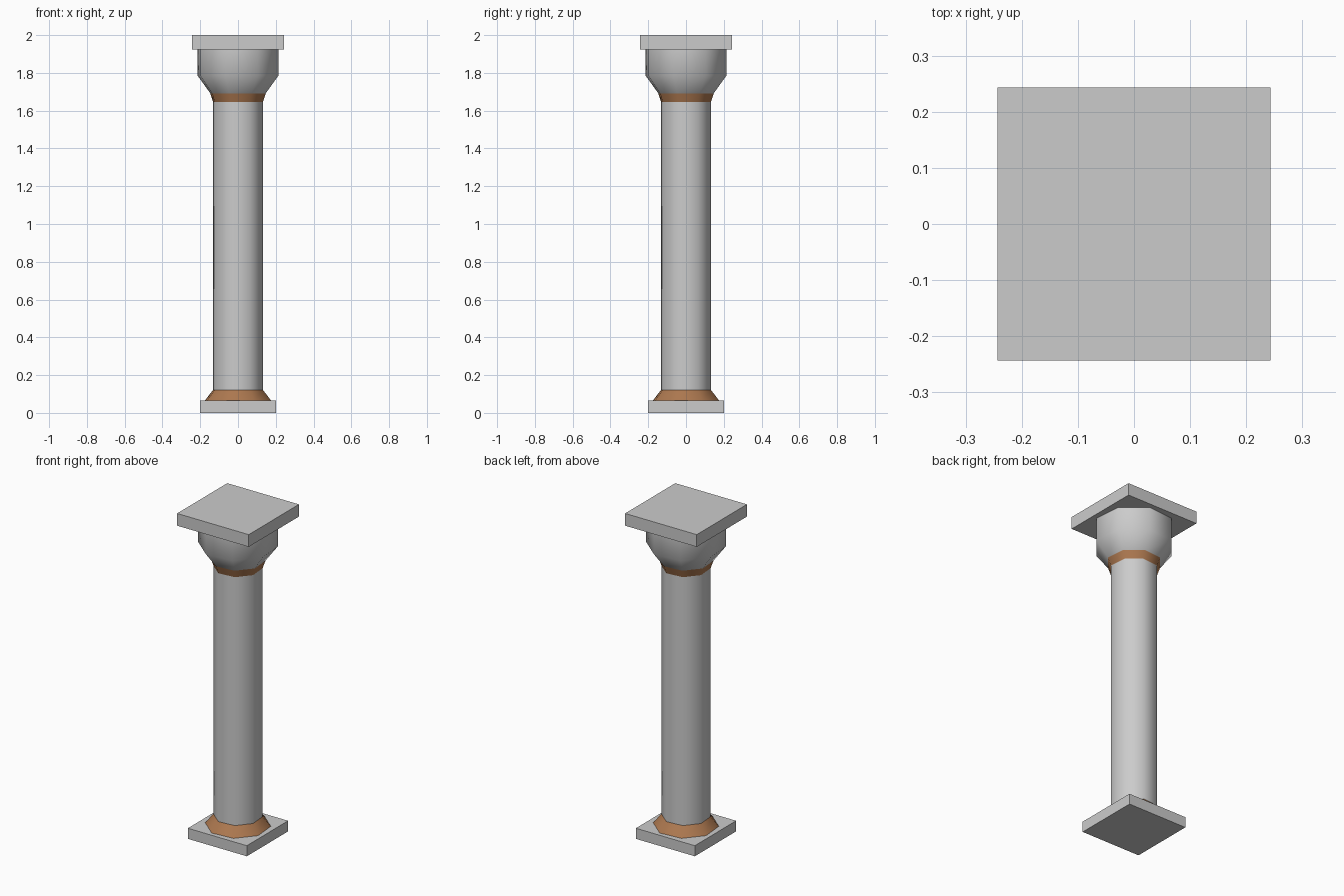
import bpy, bmesh, math

old = bpy.data.objects.get("Cube")
if old:
    bpy.data.objects.remove(old, do_unlink=True)

SIDES = 8
TURN = math.radians(22.5 + 5)   # flats face the axes, with a slight twist


def material(name, rgb):
    m = bpy.data.materials.new(name)
    m.use_nodes = True
    m.diffuse_color = (*rgb, 1)
    m.node_tree.nodes["Principled BSDF"].inputs["Base Color"].default_value = (*rgb, 1)
    return m


stone = material("grey stone", (0.6, 0.6, 0.6))
bronze = material("brown bronze", (0.42, 0.19, 0.08))


def slab(name, half, z0, z1):
    bpy.ops.mesh.primitive_cube_add(size=1, location=(0, 0, (z0 + z1) / 2))
    ob = bpy.context.object
    ob.name = name
    ob.scale = (2 * half, 2 * half, z1 - z0)
    bpy.ops.object.transform_apply(location=False, rotation=False, scale=True)
    ob.data.materials.append(stone)


def turned(name, profile, mat):
    """Eight-sided solid from (radius, height) pairs, bottom to top."""
    bm = bmesh.new()
    rings = []
    for r, z in profile:
        angles = [TURN + math.tau * i / SIDES for i in range(SIDES)]
        rings.append([bm.verts.new((r * math.cos(a), r * math.sin(a), z)) for a in angles])
    for low, high in zip(rings, rings[1:]):
        for i in range(SIDES):
            j = (i + 1) % SIDES
            bm.faces.new((low[i], low[j], high[j], high[i]))
    bm.faces.new(rings[0][::-1])
    bm.faces.new(rings[-1])
    mesh = bpy.data.meshes.new(name)
    bm.to_mesh(mesh)
    bm.free()
    mesh.materials.append(mat)
    ob = bpy.data.objects.new(name, mesh)
    bpy.context.collection.objects.link(ob)
    bpy.ops.object.select_all(action="DESELECT")
    ob.select_set(True)
    bpy.context.view_layer.objects.active = ob
    bpy.ops.object.shade_smooth_by_angle(angle=math.radians(50))


# Square slabs at foot and top
slab("base_slab", 0.2, 0, 0.065)
slab("top_slab", 0.243, 1.925, 2)

# Column between them
turned("base_ring", [(0.184, 0.065), (0.138, 0.122)], bronze)
turned("shaft", [(0.138, 0.122), (0.138, 1.645)], stone)
turned("neck_ring", [(0.138, 1.645), (0.154, 1.692)], bronze)
turned("capital", [(0.154, 1.692), (0.224, 1.785), (0.224, 1.925)], stone)
